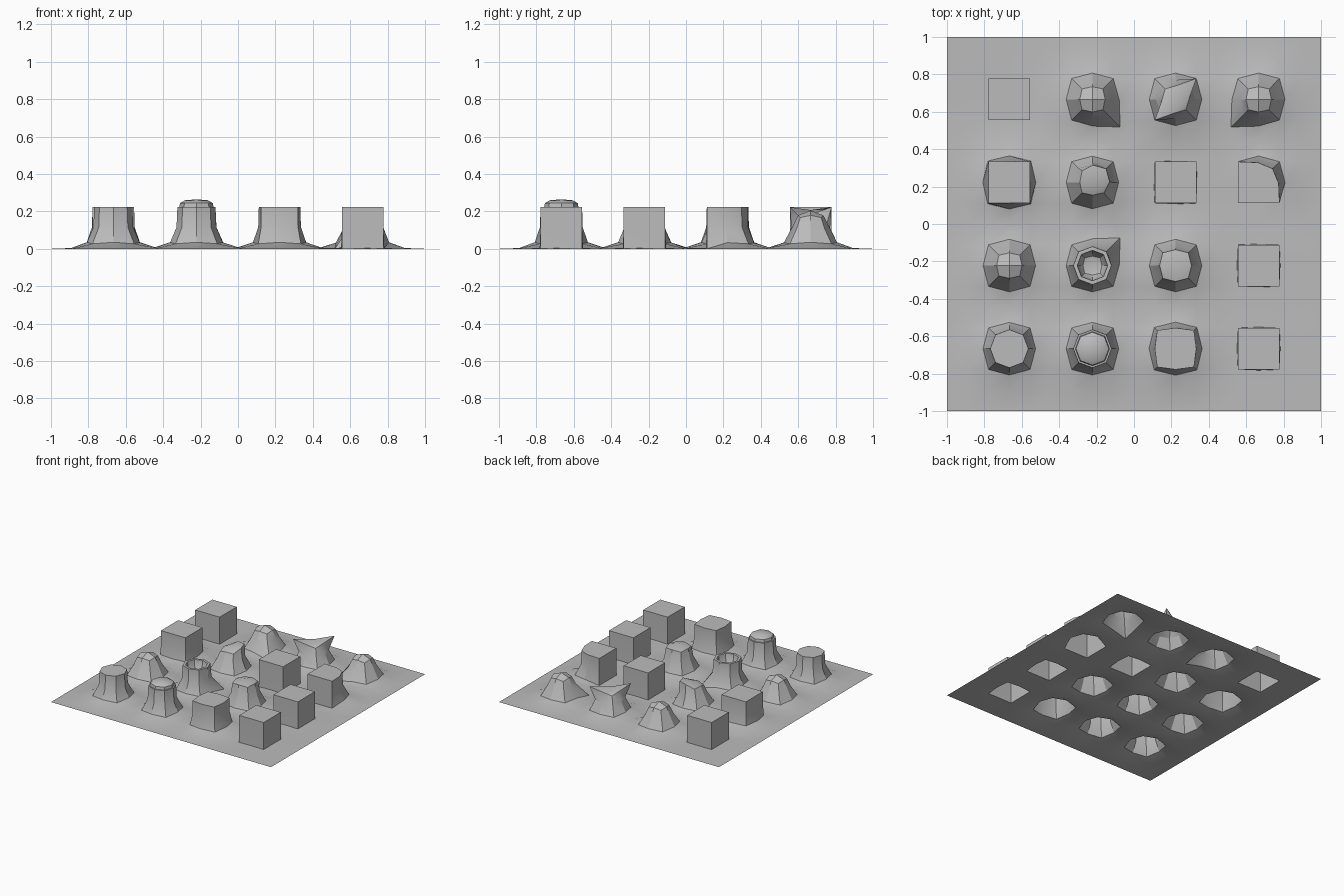
import bpy, bmesh, math
from mathutils import Vector

cube = bpy.data.objects.get("Cube")
if cube:
    bpy.data.objects.remove(cube, do_unlink=True)

CELLS = 9
CELL = 2 / CELLS
HALF = CELL / 2

grey = bpy.data.materials.new("plain_grey")
grey.use_nodes = True
colour = (0.5, 0.5, 0.5, 1)
grey.diffuse_color = colour
grey.node_tree.nodes["Principled BSDF"].inputs["Base Color"].default_value = colour

# Flat sheet of square cells
bm = bmesh.new()
edge_crease = bm.edges.layers.float.new("crease_edge")
vert_crease = bm.verts.layers.float.new("crease_vert")
bmesh.ops.create_grid(bm, x_segments=CELLS, y_segments=CELLS, size=1)


def extrude(face, height, scale=1.0):
    """Extrude one cell, shrink it about its centre and leave its new edges soft."""
    face = bmesh.ops.extrude_discrete_faces(bm, faces=[face])["faces"][0]
    centre = face.calc_center_median()
    for v in face.verts:
        v.co = centre + (v.co - centre) * scale + Vector((0, 0, height))
        for e in v.link_edges:
            e[edge_crease] = 0
    return face


def crease(edges, value=1.0):
    for e in edges:
        e[edge_crease] = value


def middle(edge):
    return (edge.verts[0].co + edge.verts[1].co) / 2


class Block:
    """One raised cell, with its edges sorted into top, sides and base."""

    def __init__(self, face):
        self.centre = face.calc_center_median()
        self.face = extrude(face, CELL)
        self.top = list(self.face.edges)
        self.sides, self.feet = [], []
        for v in self.face.verts:
            side = next(e for e in v.link_edges if e not in self.top)
            self.sides.append(side)
            self.feet.append(side.other_vert(v))
        self.base = list({e for v in self.feet for e in v.link_edges
                          if e.other_vert(v) in self.feet})

    def at_corner(self, point, sx, sy):
        d = point - self.centre
        return d.x * sx > 0 and d.y * sy > 0

    def sharpen(self, top=0.0, sides=0.0, base=0.0):
        crease(self.top, top)
        crease(self.sides, sides)
        crease(self.base, base)

    def pull_foot(self, sx, sy):
        """Sharpen the sheet edges leaving one base corner."""
        for v in self.feet:
            if self.at_corner(v.co, sx, sy):
                crease(e for e in v.link_edges
                       if e not in self.base and e not in self.sides)

    def open_corner(self):
        """Let the back left corner flow into the sheet."""
        for e in self.base:
            d = middle(e) - self.centre
            if d.x + d.y > 0:
                e[edge_crease] = 0
        for e in self.sides:
            if self.at_corner(middle(e), 1, 1):
                e[edge_crease] = 0
        for v in self.feet:
            if not self.at_corner(v.co, 1, 1):
                v[vert_crease] = 1

    def spikes(self):
        """Two opposite sharp top corners."""
        for v in self.face.verts:
            if self.at_corner(v.co, 1, 1) or self.at_corner(v.co, -1, -1):
                v[vert_crease] = 1

    def half_rim(self):
        """Sharpen the two top edges that meet at the back left corner."""
        for e in self.top:
            d = middle(e) - self.centre
            if d.x + d.y > 0:
                e[edge_crease] = 0.5

    def dome(self):
        ledge = extrude(self.face, 0, 0.9)
        crease(self.top)
        crease(ledge.edges)
        ring = list(ledge.edges)
        extrude(ledge, 0.046)
        crease(ring)

    def bowl(self):
        rim = extrude(self.face, 0, 0.8)
        crease(self.top)
        ring = list(rim.edges)
        extrude(rim, -0.1, 0.9)
        crease(ring)


cells = {}
for f in bm.faces:
    c = f.calc_center_median()
    i, j = int((c.x + 1) / CELL), int((c.y + 1) / CELL)
    if i % 2 and j % 2:
        cells[i // 2, j // 2] = f
blocks = {key: Block(f) for key, f in cells.items()}

# Edge sharpness by column and row: top, sides, base
SHARPNESS = {
    (0, 0): (1, 0, 0), (2, 0): (1, 0.4, 0), (3, 0): (1, 1, 0.6),
    (2, 1): (0.32, 0, 0), (3, 1): (1, 1, 0.6),
    (0, 2): (1, 1, 0), (2, 2): (1, 1, 0.6), (3, 2): (1, 1, 1),
    (0, 3): (1, 1, 1),
}
for key, values in SHARPNESS.items():
    blocks[key].sharpen(*values)

# Special shapes
blocks[3, 2].open_corner()
blocks[2, 3].spikes()
blocks[1, 2].half_rim()
blocks[1, 3].pull_foot(1, -1)
blocks[3, 3].pull_foot(-1, -1)
blocks[1, 1].pull_foot(1, 1)
blocks[1, 0].dome()
blocks[1, 1].bowl()

mesh = bpy.data.meshes.new("bumpy_sheet")
bm.normal_update()
bm.to_mesh(mesh)
bm.free()
sheet = bpy.data.objects.new("bumpy_sheet", mesh)
bpy.context.collection.objects.link(sheet)
mesh.materials.append(grey)

# Round off every soft edge
soft = sheet.modifiers.new("soft_edges", "SUBSURF")
soft.levels = soft.render_levels = 1
soft.use_limit_surface = True
soft.boundary_smooth = "PRESERVE_CORNERS"

for o in bpy.context.selected_objects:
    o.select_set(False)
sheet.select_set(True)
bpy.context.view_layer.objects.active = sheet
bpy.ops.object.modifier_apply(modifier=soft.name)
bpy.ops.object.shade_smooth_by_angle(angle=math.radians(30))
